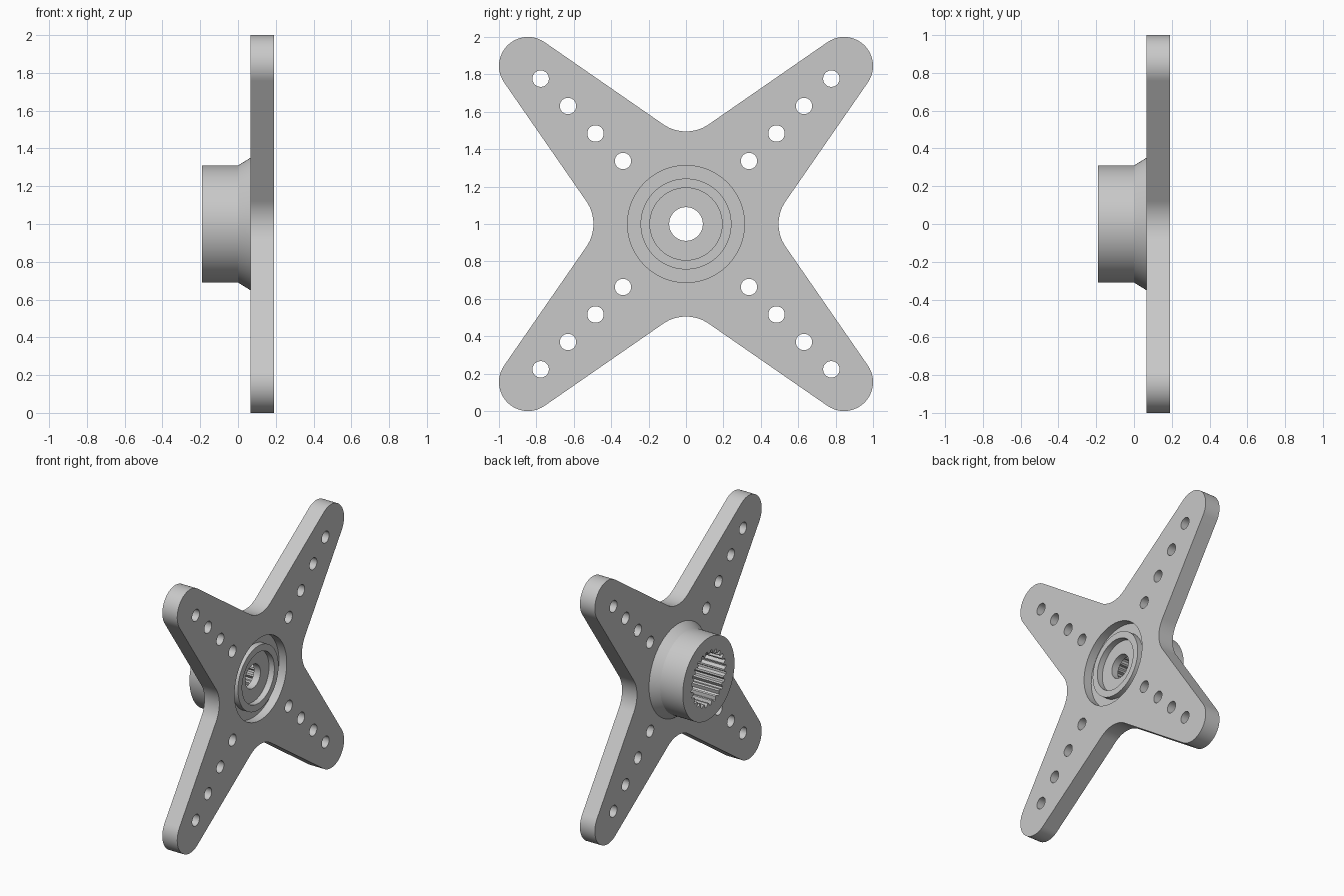
import bpy, bmesh, math
from math import sin, cos, pi, radians

cube = bpy.data.objects.get("Cube")
if cube:
    bpy.data.objects.remove(cube, do_unlink=True)

grey = bpy.data.materials.new("light grey plastic")
grey.use_nodes = True
colour = (0.58, 0.58, 0.58, 1)
grey.diffuse_color = colour
grey.node_tree.nodes["Principled BSDF"].inputs["Base Color"].default_value = colour

BACK, FACE, FLOOR = 0.065, 0.19, 0.125   # plate back, plate front, recess floor
RECESS = 0.3125


def finish(bm, name):
    bmesh.ops.recalc_face_normals(bm, faces=bm.faces)
    mesh = bpy.data.meshes.new(name)
    bm.to_mesh(mesh)
    bm.free()
    mesh.materials.append(grey)
    obj = bpy.data.objects.new(name, mesh)
    bpy.context.collection.objects.link(obj)
    bpy.ops.object.select_all(action="DESELECT")
    obj.select_set(True)
    bpy.context.view_layer.objects.active = obj
    bpy.ops.object.shade_smooth_by_angle(angle=radians(28))
    return obj


def arc(cy, cz, r, a0, a1, n):
    """Points on an arc, angles in degrees."""
    steps = [radians(a0 + (a1 - a0) * i / n) for i in range(n + 1)]
    return [(cy + r * cos(a), cz + r * sin(a)) for a in steps]


def circle(cy, cz, r, n):
    return arc(cy, cz, r, 0, 360, n)[:-1]


# Four-armed plate: rounded tips, tapered arms, filleted crotches
TIP, TIP_R, FILLET_R, CROTCH, SLOPE = 0.845, 0.155, 0.215, 0.495, 34.6
outline = []
for k in range(4):
    quarter = arc(TIP, TIP, TIP_R, SLOPE - 90 + 2 * (45 - SLOPE), 90 + SLOPE, 24)
    quarter += arc(0, CROTCH + FILLET_R, FILLET_R, SLOPE - 90, -90 - SLOPE, 14)
    c, s = round(cos(k * pi / 2)), round(sin(k * pi / 2))
    outline += [(c * y - s * z, s * y + c * z) for y, z in quarter]

loops = [outline, circle(0, 0, RECESS, 96)]
for d in (0.337, 0.484, 0.631, 0.777):
    loops += [circle(sy * d, sz * d, 0.044, 28) for sy in (-1, 1) for sz in (-1, 1)]

bm = bmesh.new()
for loop in loops:
    verts = [bm.verts.new((BACK, y, z + 1)) for y, z in loop]
    for i, v in enumerate(verts):
        bm.edges.new((v, verts[i - 1]))
bmesh.ops.triangle_fill(bm, use_beauty=True, edges=bm.edges[:])
front = bmesh.ops.extrude_face_region(bm, geom=bm.faces[:])["geom"]
bmesh.ops.translate(bm, vec=(FACE - BACK, 0, 0),
                    verts=[g for g in front if isinstance(g, bmesh.types.BMVert)])
finish(bm, "four_arm_plate")

# Hub: flared collar, splined socket, web with screw hole, raised ring in the recess
TEETH, PER_TOOTH = 24, 4
SEGMENTS = TEETH * PER_TOOTH
tooth = (0.185, 0.185, 0.21, 0.21)
profile = [
    (BACK, 0.35), (0.0, 0.31), (-0.19, 0.31),
    (-0.19, tooth), (0.07, tooth),
    (0.07, 0.09), (FLOOR, 0.09),
    (FLOOR, 0.193), (0.17, 0.193), (0.17, 0.243), (FLOOR, 0.243),
    (FLOOR, RECESS),
]
bm = bmesh.new()
rings = []
for x, r in profile:
    ring = []
    for i in range(SEGMENTS):
        a = 2 * pi * i / SEGMENTS
        radius = r[i % PER_TOOTH] if isinstance(r, tuple) else r
        ring.append(bm.verts.new((x, radius * cos(a), 1 + radius * sin(a))))
    rings.append(ring)
for inner, outer in zip(rings, rings[1:] + rings[:1]):
    for i in range(SEGMENTS):
        bm.faces.new((inner[i - 1], inner[i], outer[i], outer[i - 1]))
finish(bm, "splined_hub")
